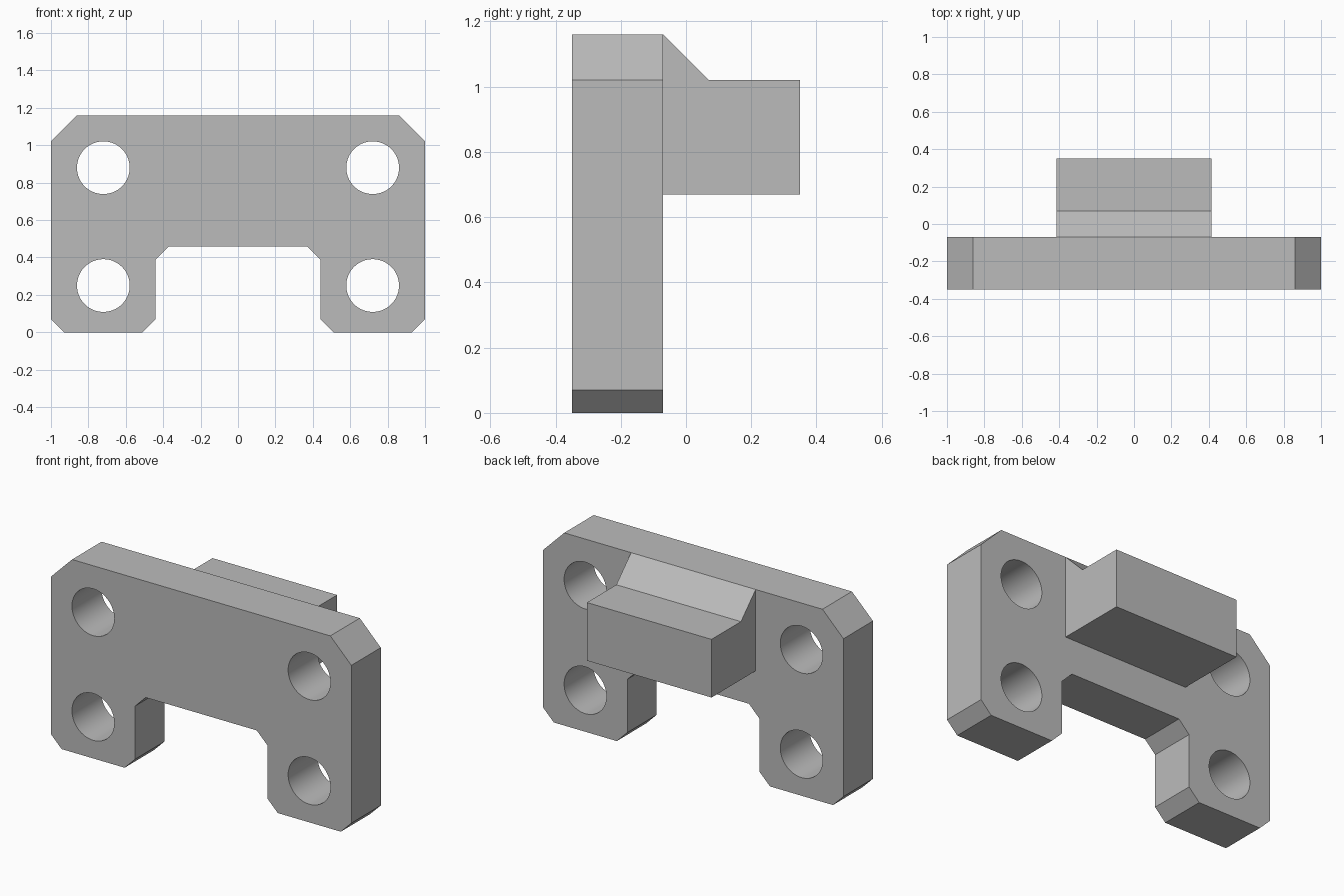
import bpy
import bmesh
from mathutils import Vector

cube = bpy.data.objects.get("Cube")
if cube:
    bpy.data.objects.remove(cube, do_unlink=True)

grey = bpy.data.materials.new("plain grey")
grey.use_nodes = True
colour = (0.5, 0.5, 0.5, 1)
grey.diffuse_color = colour
grey.node_tree.nodes["Principled BSDF"].inputs["Base Color"].default_value = colour


def extrude_profile(name, points, direction):
    """Closed prism from a planar outline."""
    bm = bmesh.new()
    face = bm.faces.new([bm.verts.new(p) for p in points])
    result = bmesh.ops.extrude_face_region(bm, geom=[face], use_keep_orig=True)
    moved = [v for v in result["geom"] if isinstance(v, bmesh.types.BMVert)]
    bmesh.ops.translate(bm, verts=moved, vec=Vector(direction))
    bmesh.ops.recalc_face_normals(bm, faces=bm.faces)
    mesh = bpy.data.meshes.new(name)
    bm.to_mesh(mesh)
    bm.free()
    mesh.materials.append(grey)
    obj = bpy.data.objects.new(name, mesh)
    bpy.context.collection.objects.link(obj)
    return obj


FRONT, BACK, REAR = -0.35, -0.07, 0.35
TOP = 1.16

# Mounting plate: mirrored outline with chamfered corners and a lower notch
half = [(0.37, 0.46), (0.44, 0.39), (0.44, 0.07), (0.51, 0), (0.93, 0),
        (1, 0.07), (1, 1.02), (0.86, TOP)]
outline = half + [(-x, z) for x, z in reversed(half)]
plate = extrude_profile("mounting_plate", [(x, FRONT, z) for x, z in outline],
                        (0, BACK - FRONT, 0))

# Four bolt holes
for x in (-0.72, 0.72):
    for z in (0.25, 0.88):
        bpy.ops.mesh.primitive_cylinder_add(
            vertices=64, radius=0.141, depth=1,
            location=(x, (FRONT + BACK) / 2, z), rotation=(1.570796, 0, 0))
        cutter = bpy.context.object
        cutter.name = "hole_cutter"
        cutter.hide_render = True
        cutter.data.materials.append(grey)
        mod = plate.modifiers.new("bolt_hole", "BOOLEAN")
        mod.operation = "DIFFERENCE"
        mod.solver = "EXACT"
        mod.object = cutter
        bpy.context.view_layer.objects.active = plate
        bpy.ops.object.modifier_apply(modifier=mod.name)
        bpy.data.objects.remove(cutter, do_unlink=True)

# Smooth hole walls, crisp edges elsewhere
bpy.ops.object.select_all(action="DESELECT")
plate.select_set(True)
bpy.context.view_layer.objects.active = plate
bpy.ops.object.shade_smooth_by_angle(angle=0.4)

# Rear block with a sloped shoulder
side = [(BACK, 0.67), (REAR, 0.67), (REAR, 1.02), (0.07, 1.02), (BACK, TOP)]
extrude_profile("rear_block", [(-0.415, y, z) for y, z in side], (0.83, 0, 0))
